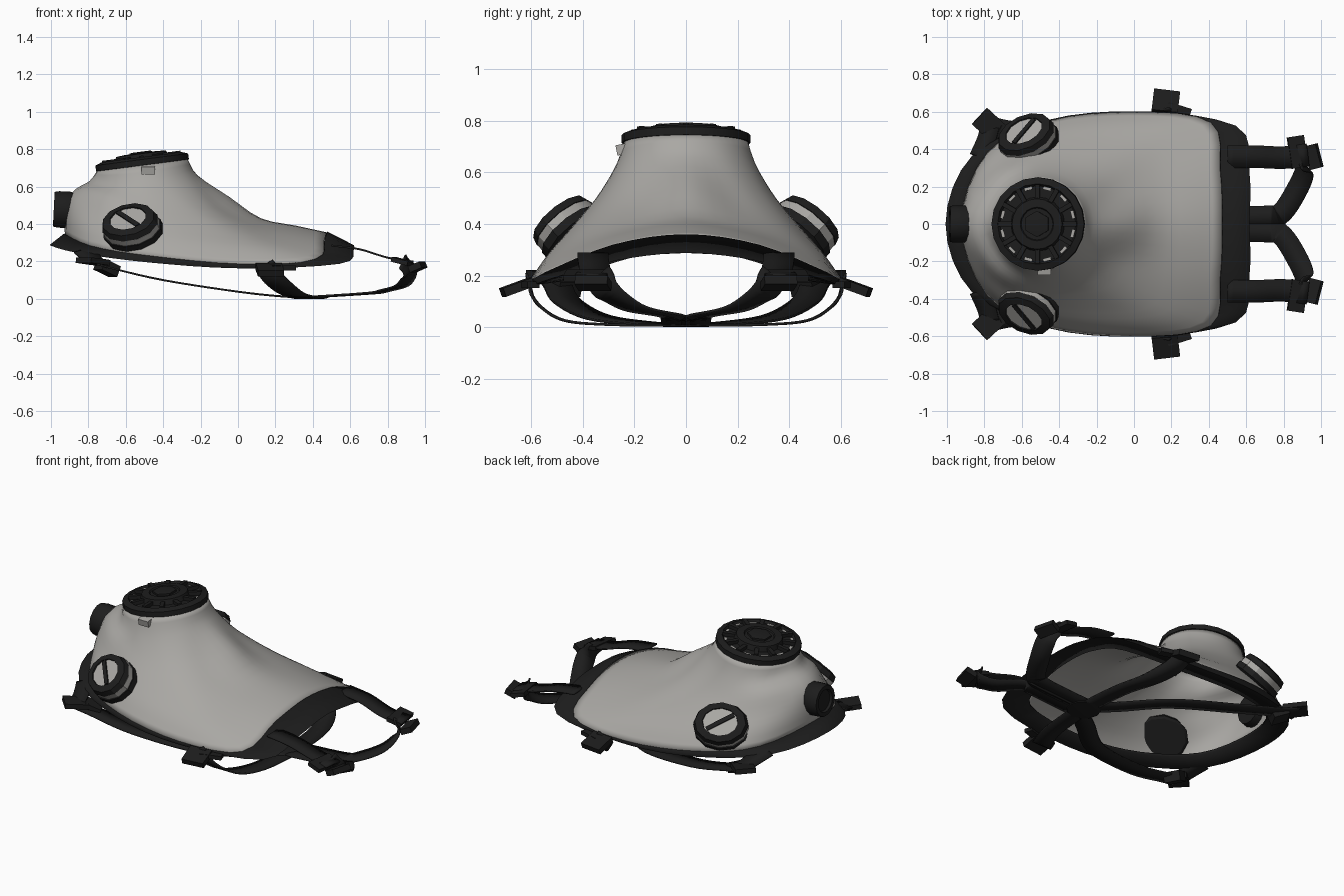
import bpy, bmesh, math
from mathutils import Vector, Euler

if "Cube" in bpy.data.objects:
    bpy.data.objects.remove(bpy.data.objects["Cube"])


def material(name, col):
    m = bpy.data.materials.new(name)
    m.diffuse_color = (*col, 1)
    m.use_nodes = True
    m.node_tree.nodes["Principled BSDF"].inputs["Base Color"].default_value = m.diffuse_color
    return m


GREY = material("light grey rubber", (0.40, 0.39, 0.37))
DARK = material("black rubber", (0.012, 0.012, 0.012))


def make(name, verts, faces, mat, smooth=35, thick=0):
    bm = bmesh.new()
    vs = [bm.verts.new(v) for v in verts]
    for f in faces:
        bm.faces.new([vs[i] for i in f])
    bmesh.ops.remove_doubles(bm, verts=bm.verts, dist=1e-5)
    bmesh.ops.recalc_face_normals(bm, faces=bm.faces)
    me = bpy.data.meshes.new(name)
    bm.to_mesh(me)
    bm.free()
    me.materials.append(mat)
    ob = bpy.data.objects.new(name, me)
    bpy.context.collection.objects.link(ob)
    if thick:
        mod = ob.modifiers.new("thickness", 'SOLIDIFY')
        mod.thickness = thick
        mod.offset = 0
    bpy.ops.object.select_all(action='DESELECT')
    ob.select_set(True)
    bpy.context.view_layer.objects.active = ob
    if smooth:
        bpy.ops.object.shade_smooth_by_angle(angle=math.radians(smooth))
    return ob


def spline(pts, n, closed=False):
    """Catmull-Rom curve through points, n steps per span."""
    p = [Vector(q) for q in pts]
    k = len(p)
    if not closed:
        p = [2 * p[0] - p[1]] + p + [2 * p[-1] - p[-2]]
    out = []
    for i in range(k if closed else k - 1):
        a, b, c, d = ([p[(i + j - 1) % k] for j in range(4)] if closed else p[i:i + 4])
        for s in range(n):
            t = s / n
            out.append(0.5 * (2 * b + (c - a) * t + (2 * a - 5 * b + 4 * c - d) * t ** 2
                              + (3 * b - a - 3 * c + d) * t ** 3))
    if not closed:
        out.append(p[-2])
    return out


def loft(name, rings, mat, thick, n=4, radial=3):
    """Closed rings from half outlines (mirrored over y), lofted in order."""
    loops = []
    for half in rings:
        full = list(half) + [(x, -y, z) for x, y, z in reversed(half[1:-1])]
        loops.append(spline(full, n, True))
    cols = [spline(c, radial) for c in zip(*loops)]
    m, r = len(cols), len(cols[0])
    faces = [(i * r + j, i * r + j + 1, (i + 1) % m * r + j + 1, (i + 1) % m * r + j)
             for i in range(m) for j in range(r - 1)]
    return make(name, [v for c in cols for v in c], faces, mat, 50, thick)


def lathe(name, profile, centre, normal, mat, sides=16, squash=1):
    """Turned part: (radius, height) profile about the normal, optionally oval."""
    q = Vector(normal).to_track_quat('Z', 'Y')
    vs = [Vector(centre) + q @ Vector((r * math.cos(2 * math.pi * i / sides),
          squash * r * math.sin(2 * math.pi * i / sides), h)) for i in range(sides) for r, h in profile]
    k = len(profile)
    fs = [(i * k + j, (i + 1) % sides * k + j, (i + 1) % sides * k + j + 1, i * k + j + 1)
          for i in range(sides) for j in range(k - 1)]
    fs += [[i * k + j for i in range(sides)] for j in (0, k - 1)]
    return make(name, vs, fs, mat, 30)


def box(name, centre, size, rot, mat):
    r = rot if not isinstance(rot, tuple) else Euler(rot).to_quaternion()
    vs = [Vector(centre) + r @ Vector((x * size[0] / 2, y * size[1] / 2, z * size[2] / 2))
          for x in (-1, 1) for y in (-1, 1) for z in (-1, 1)]
    fs = [(0, 1, 3, 2), (4, 6, 7, 5), (0, 4, 5, 1), (2, 3, 7, 6), (0, 2, 6, 4), (1, 5, 7, 3)]
    return make(name, vs, fs, mat, 0)


def strap(name, path, side, width, mat=DARK):
    """Flat ribbon along a smooth path."""
    p = spline(path, 5)
    vs = []
    for i, c in enumerate(p):
        t = (p[min(i + 1, len(p) - 1)] - p[max(i - 1, 0)]).normalized()
        s = Vector(side)
        s = (s - t * s.dot(t)).normalized() * width / 2
        vs += [c - s, c + s]
    fs = [(2 * i, 2 * i + 1, 2 * i + 3, 2 * i + 2) for i in range(len(p) - 1)]
    return make(name, vs, fs, mat, 40, 0.01)


# Face shell: half outlines from neck opening to edge, forehead to chin
neck = [(-0.51 + 0.235 * math.cos(a), 0.235 * math.sin(a), 0.715 + 0.03 * math.cos(a))
        for a in [math.pi * i / 6 for i in range(7)]]
edge = [(0.47, 0, 0.35), (0.46, 0.28, 0.31), (0.41, 0.54, 0.205), (0, 0.595, 0.185),
        (-0.45, 0.55, 0.225), (-0.78, 0.38, 0.275), (-0.92, 0, 0.34)]
shell_rings = [
    neck,
    [(-0.22, 0, 0.655), (-0.25, 0.13, 0.645), (-0.32, 0.22, 0.625), (-0.42, 0.27, 0.605),
     (-0.55, 0.275, 0.595), (-0.69, 0.2, 0.605), (-0.79, 0, 0.625)],
    [(-0.05, 0, 0.54), (-0.1, 0.18, 0.49), (-0.17, 0.28, 0.48), (-0.3, 0.33, 0.49),
     (-0.51, 0.34, 0.5), (-0.73, 0.25, 0.55), (-0.86, 0, 0.585)],
    [(0.12, 0, 0.425), (0.1, 0.22, 0.39), (0.04, 0.39, 0.35), (-0.16, 0.44, 0.36),
     (-0.47, 0.42, 0.40), (-0.76, 0.29, 0.46), (-0.905, 0, 0.53)],
    [(0.31, 0, 0.385), (0.3, 0.26, 0.345), (0.26, 0.48, 0.265), (-0.05, 0.53, 0.27),
     (-0.46, 0.49, 0.315), (-0.78, 0.34, 0.37), (-0.92, 0, 0.44)],
    edge]
loft("face_shell", shell_rings, GREY, 0.012)

# Dark sealing rim from the shell edge outward, then folded inward
outer = [(0.61, 0, 0.29), (0.61, 0.27, 0.26), (0.54, 0.52, 0.19), (0, 0.59, 0.17),
         (-0.47, 0.545, 0.2), (-0.86, 0.36, 0.25), (-1.0, 0, 0.29)]
lip = [(x * 1.005, y, z + 0.003) for x, y, z in edge]
inner = [(x * 0.84 - 0.03, y * 0.82, z + 0.015) for x, y, z in outer]
loft("sealing_rim", [lip, outer, inner], DARK, 0.016, radial=1)

# Round front port: slab, raised lip, spokes and hub
axis = Vector((-0.13, 0, 1)).normalized()
port = Vector((-0.51, 0, 0.71))
lathe("port_cover", [(0.2, 0), (0.25, 0.004), (0.25, 0.035), (0.215, 0.048), (0.205, 0.033),
                     (0.145, 0.035), (0.135, 0.066), (0.09, 0.07), (0.085, 0.062), (0.001, 0.062)],
      port, axis, DARK, 20)
lathe("port_hub", [(0.07, 0.05), (0.07, 0.074), (0.055, 0.077), (0.001, 0.077)], port, axis, DARK, 6)
q = axis.to_track_quat('Z', 'Y')
for i in range(12):
    turn = q @ Euler((0, 0, math.pi * i / 6)).to_quaternion()
    box("port_spoke", port + turn @ Vector((0.172, 0, 0.043)), (0.08, 0.025, 0.025), turn, DARK)
    turn = q @ Euler((0, 0, math.pi * (i + 0.5) / 6)).to_quaternion()
    box("port_vent", port + turn @ Vector((0.196, 0, 0.034)), (0.014, 0.04, 0.006), turn, GREY)
box("shell_nub", (-0.48, -0.245, 0.69), (0.07, 0.05, 0.04), (0.2, 0, 0), GREY)

# Chin drum
lathe("chin_drum", [(0.09, -0.04), (0.1, 0), (0.1, 0.06), (0.095, 0.085), (0.07, 0.085),
                    (0.065, 0.07), (0.001, 0.07)], (-0.9, 0, 0.475), (-1, 0, 0.05), DARK, 14)

for s, side in ((1, "left"), (-1, "right")):
    # Oval side valves: dark base, light band, dark cap ring, light face with slanted bar
    n = Vector((-0.3, s * 0.64, 0.7)).normalized()
    c = Vector((-0.555, s * 0.425, 0.35))
    for nm, prof, mat in (
            ("base", [(0.15, -0.01), (0.168, 0.0), (0.168, 0.035), (0.14, 0.035)], DARK),
            ("band", [(0.14, 0.03), (0.16, 0.035), (0.16, 0.07), (0.14, 0.075)], GREY),
            ("cap", [(0.15, 0.067), (0.162, 0.072), (0.15, 0.105), (0.105, 0.115), (0.1, 0.1)], DARK),
            ("face", [(0.104, 0.095), (0.104, 0.108)], GREY)):
        lathe(f"{side}_valve_{nm}", prof, c, n, mat, 12, 0.82)
    # bar lies across the valve face
    d = Vector((0.6, 0, -0.75))
    d = (d - n * d.dot(n)).normalized()
    from_x = Vector((1, 0, 0)).rotation_difference(d)
    fix = (from_x @ Vector((0, 0, 1))).rotation_difference(n)
    box(f"{side}_valve_bar", c + n * 0.11, (0.18, 0.025, 0.014), fix @ from_x, DARK)

    # Forehead strap, its buckle and the return strap to the crown
    strap(f"{side}_forehead_strap", [(0.5, s * .36, .285), (0.65, s * .36, .265),
          (0.8, s * .355, .22), (0.93, s * .37, .2)], (0, 1, 0), 0.12)
    box(f"{side}_forehead_buckle", (0.875, s * .385, .2), (0.09, 0.17, 0.025), (0, 0.25, s * 0.15), DARK)
    box(f"{side}_forehead_tab", (0.96, s * .36, .17), (0.07, 0.13, 0.035), (0, -0.4, s * 0.25), DARK)
    strap(f"{side}_crown_strap", [(0.88, s * .34, .2), (0.915, s * .3, .14), (0.88, s * .2, .075),
          (0.79, s * .06, .045), (0.7, s * .04, .03), (0.4, s * .04, .01)], (0.5, -s * 0.8, 0), 0.115)

    # Temple strap with buckle
    strap(f"{side}_temple_strap", [(0.14, s * .61, .18), (0.2, s * .58, .1), (0.29, s * .48, .03),
          (0.36, s * .3, .01), (0.39, 0, .008)], (1, 0, 0), 0.11)
    box(f"{side}_temple_buckle", (0.17, s * .655, .155), (0.14, 0.12, 0.035), (-s * 0.35, 0, -s * 0.12), DARK)
    box(f"{side}_temple_tab", (0.24, s * .61, .165), (0.13, 0.05, 0.025), (0, 0, -s * 0.3), DARK)

    # Cheek strap with buckle
    strap(f"{side}_cheek_strap", [(-0.8, s * .53, .2), (-0.68, s * .5, .165), (-0.4, s * .46, .1),
          (0, s * .34, .038), (0.25, s * .14, .012), (0.4, s * .03, .009)], (0, 1, 0), 0.11)
    box(f"{side}_cheek_buckle", (-0.775, s * .53, .2), (0.14, 0.12, 0.03), (0, 0.1, -s * 0.75), DARK)
    box(f"{side}_cheek_tab", (-0.7, s * .47, .165), (0.1, 0.1, 0.06), (0, 0.4, -s * 0.5), DARK)
    strap(f"{side}_cheek_anchor", [(-0.83, s * .36, .26), (-0.79, s * .45, .225), (-0.77, s * .52, .2)],
          (1, s * .3, 0), 0.1)

# Crown pad joining the straps
lathe("crown_pad", [(0.08, 0), (0.1, 0.004), (0.1, 0.012), (0.08, 0.016)], (0.38, 0, 0), (0, 0, 1), DARK, 12)
